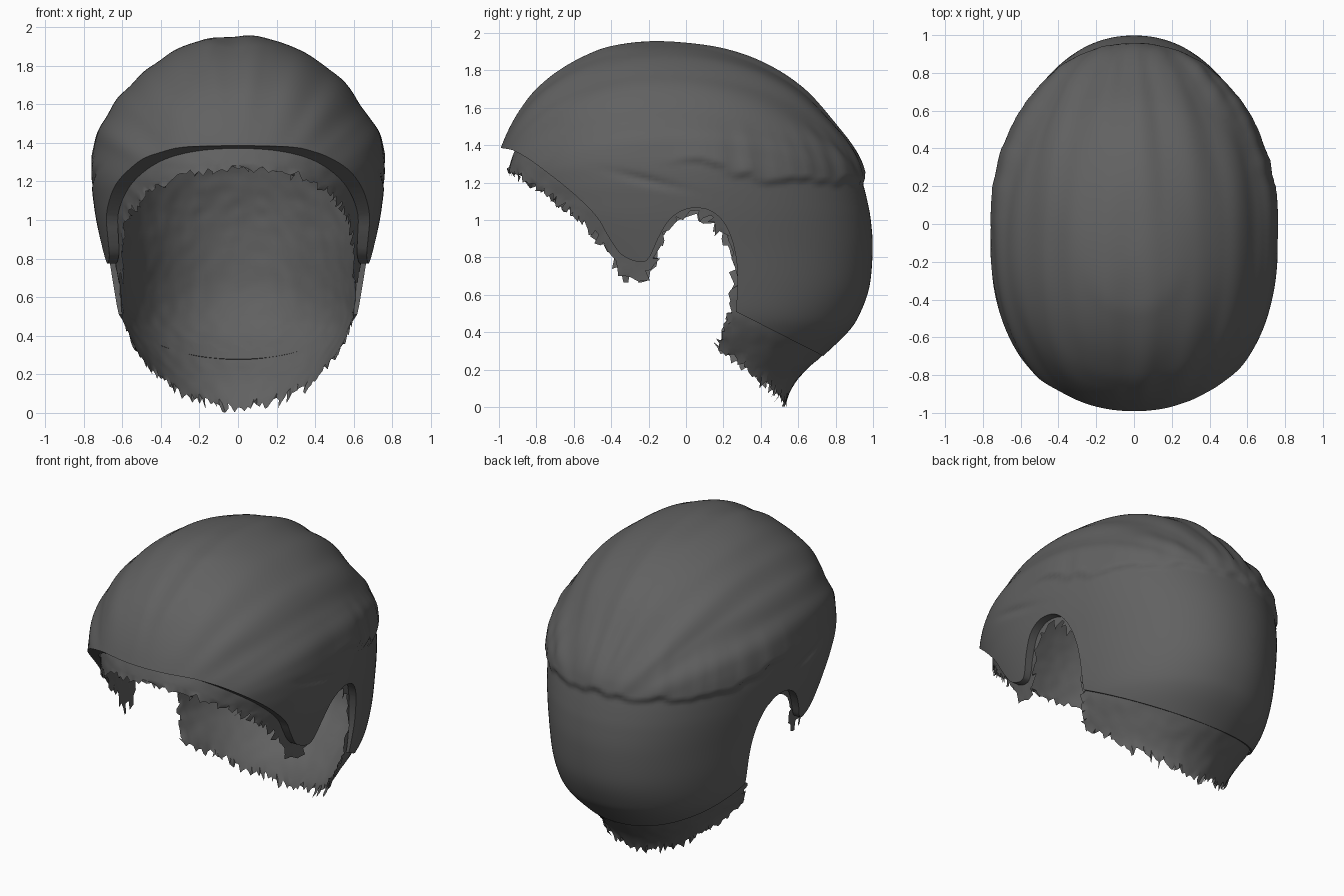
import bpy, bmesh, math, random
from mathutils import Vector, noise

if "Cube" in bpy.data.objects:
    bpy.data.objects.remove(bpy.data.objects["Cube"])

random.seed(4)
COLS, SUB = 180, 6
# Head sections from crown to neck: z, front y, back y, half width, y of the widest point
SECTIONS = [
    (1.93, .10, -.40, -.20, -.20), (1.955, -.18, -.18, 0, -.18),
    (1.93, -.40, .10, .20, -.16), (1.88, -.54, .30, .33, -.13),
    (1.80, -.68, .475, .455, -.12), (1.70, -.80, .62, .56, -.12),
    (1.60, -.88, .72, .645, -.12), (1.50, -.94, .80, .70, -.12),
    (1.40, -.985, .865, .74, -.12), (1.30, -1.02, .915, .757, -.12),
    (1.20, -1.03, .945, .76, -.12), (1.10, -1.02, .97, .75, -.11),
    (1.00, -1.0, .988, .735, -.10), (.85, -.95, .998, .705, -.07),
    (.65, -.85, .982, .665, 0), (.50, -.75, .93, .63, .05),
    (.40, -.65, .865, .585, .07), (.27, -.50, .73, .51, .05),
    (.15, -.40, .605, .46, .02), (0, -.30, .52, .41, 0), (-.1, -.2, .48, .35, 0)]
# Side-view hairline (y, z) of the hair mass
HAIRLINE = [(-1.3, 1.39), (-.99, 1.385), (-.88, 1.35), (-.75, 1.26), (-.6, 1.14),
            (-.48, 1.02), (-.42, .92), (-.36, .83), (-.3, .79), (-.23, .775),
            (-.19, .81), (-.15, .9), (-.09, 1.0), (-.02, 1.05), (.05, 1.065),
            (.13, 1.05), (.2, .99), (.25, .88), (.275, .72), (.268, .51)]
# Side-view ragged edge of the layer underneath
FRINGE = [(-1.3, 1.25), (-.92, 1.25), (-.8, 1.16), (-.6, 1.02), (-.5, .93), (-.42, .8),
          (-.35, .7), (-.2, .67), (-.16, .76), (-.14, .86), (-.08, .97), (0, 1.02),
          (.1, 1.0), (.18, .93), (.23, .82), (.24, .65), (.22, .52), (.15, .34),
          (.53, .02), (.6, -.3), (-1.3, -.3)]


def spline(pts, sub):
    """Catmull-Rom through all points except the first, which only guides."""
    out = []
    for i in range(1, len(pts) - 1):
        a, b, c = pts[i - 1], pts[i], pts[i + 1]
        d = pts[min(i + 2, len(pts) - 1)]
        for k in range(sub):
            t = k / sub
            out.append(tuple(.5 * (2*q + (r-p)*t + (2*p-5*q+4*r-s)*t*t + (3*q-p-3*r+s)*t**3)
                             for p, q, r, s in zip(a, b, c, d)))
    return out + [pts[-1]]


def smooth(t):
    t = min(1, max(0, t))
    return t * t * (3 - 2 * t)


def make_object(name, bm):
    bmesh.ops.recalc_face_normals(bm, faces=bm.faces)
    me = bpy.data.meshes.new(name)
    bm.to_mesh(me)
    bm.free()
    ob = bpy.data.objects.new(name, me)
    bpy.context.collection.objects.link(ob)
    return ob


def head_form(offset):
    """Closed head shape, every vertex moved along its normal by offset(co)."""
    bm = bmesh.new()
    rings = []
    for z, yf, yb, w, yc in spline(SECTIONS, SUB):
        ring = []
        for i in range(COLS):
            a = math.tau * i / COLS
            c, s = (math.copysign(abs(f(a)) ** .94, f(a)) for f in (math.cos, math.sin))
            ring.append(bm.verts.new((w * s, yc + c * ((yb - yc) if c > 0 else (yc - yf)), z)))
        rings.append(ring)
    for r, s in zip(rings, rings[1:]):
        for i in range(COLS):
            j = (i + 1) % COLS
            bm.faces.new((r[i], r[j], s[j], s[i]))
    bm.faces.new(rings[-1])
    bmesh.ops.remove_doubles(bm, verts=bm.verts, dist=1e-4)
    bmesh.ops.recalc_face_normals(bm, faces=bm.faces)
    bm.normal_update()
    moves = [(v, v.normal * offset(v.co)) for v in bm.verts]
    for v, m in moves:
        v.co += m
    return bm


def locks(co):
    """Combed strands on top, crimped ledge around the back, crease over the ears."""
    x, y, z = co
    psi = math.atan2(x, z - 1.0)
    strands = noise.noise(Vector((psi * 5.5, y * .9, 3.1))) * .022 * smooth((z - 1.15) / .3)
    strands *= smooth((y + 1.02) / .3)
    ang = math.atan2(x, y)
    crimp = noise.noise(Vector((ang * 11, 1.7, 0)))
    seam = 1.19 + .09 * smooth((.5 - y) / .45) + .04 * crimp
    ledge = (.022 + .012 * crimp) * smooth((z - seam) / .04)
    ledge *= smooth((y + .2) / .4) * (1 - smooth((z - 1.28) / .3))
    d = z - (1.16 - .25 * y)
    crease = -.014 * math.exp(-(d / .022) ** 2 - ((y + .2) / .17) ** 2) if abs(x) > .4 else 0
    return strands + ledge + crease


def depth(co):
    return .012 + .04 * smooth((co.z - .35) / .6) + .02 * smooth((-.4 - co.y) / .4)


def inside(y, z, poly):
    hit = False
    for (y1, z1), (y2, z2) in zip(poly, poly[1:] + poly[:1]):
        if (z1 > z) != (z2 > z) and y < y1 + (z - z1) * (y2 - y1) / (z2 - z1):
            hit = not hit
    return hit


# Hair mass: outer form hollowed out and trimmed along the hairline
hair = make_object("hair_shell", head_form(locks))
hollow = make_object("hollow_cutter", head_form(lambda co: -depth(co)))
outline = [HAIRLINE[0]] + spline(HAIRLINE, 4) + [(.73, .275), (1.2, .04), (1.2, -.4), (-1.3, -.4)]
bm = bmesh.new()
left, right = [[bm.verts.new((x, y, z)) for y, z in outline] for x in (-1.2, 1.2)]
bm.faces.new(left)
bm.faces.new(right[::-1])
for i in range(len(outline)):
    j = (i + 1) % len(outline)
    bm.faces.new((left[i], left[j], right[j], right[i]))
trim = make_object("hairline_cutter", bm)

bpy.context.view_layer.objects.active = hair
hair.select_set(True)
for cutter in (trim, hollow):
    cutter.hide_render = True
    mod = hair.modifiers.new(cutter.name, 'BOOLEAN')
    mod.operation, mod.solver, mod.object = 'DIFFERENCE', 'EXACT', cutter
    bpy.ops.object.modifier_apply(modifier=mod.name)
for cutter in (trim, hollow):
    bpy.data.objects.remove(cutter)

# Under layer: thin cap with a ragged edge at brow, ears and nape
bm = head_form(lambda co: -depth(co) * smooth((co.z - .15) / .3) - .004 + .004 * noise.noise(co * 14))
bmesh.ops.triangulate(bm, faces=bm.faces)
gone = [v for v in bm.verts
        if inside(v.co.y + random.uniform(-.015, .015), v.co.z + random.uniform(-.018, .018), FRINGE)
        or v.co.z < 0]
bmesh.ops.delete(bm, geom=gone, context='VERTS')
for v in bm.verts:
    if v.is_boundary:
        v.co.z = max(0, v.co.z + random.uniform(-.03, .008))
        v.co.y += random.uniform(-.012, .012)
under = make_object("ragged_under_layer", bm)

# Dark grey finish and smooth shading
grey = bpy.data.materials.new("dark_grey")
grey.diffuse_color = (.12, .12, .12, 1)
grey.use_nodes = True
grey.node_tree.nodes["Principled BSDF"].inputs["Base Color"].default_value = grey.diffuse_color
for ob in (hair, under):
    ob.data.materials.clear()
    ob.data.materials.append(grey)
    bpy.ops.object.select_all(action='DESELECT')
    ob.select_set(True)
    bpy.context.view_layer.objects.active = ob
    bpy.ops.object.shade_smooth_by_angle(angle=math.radians(40))
